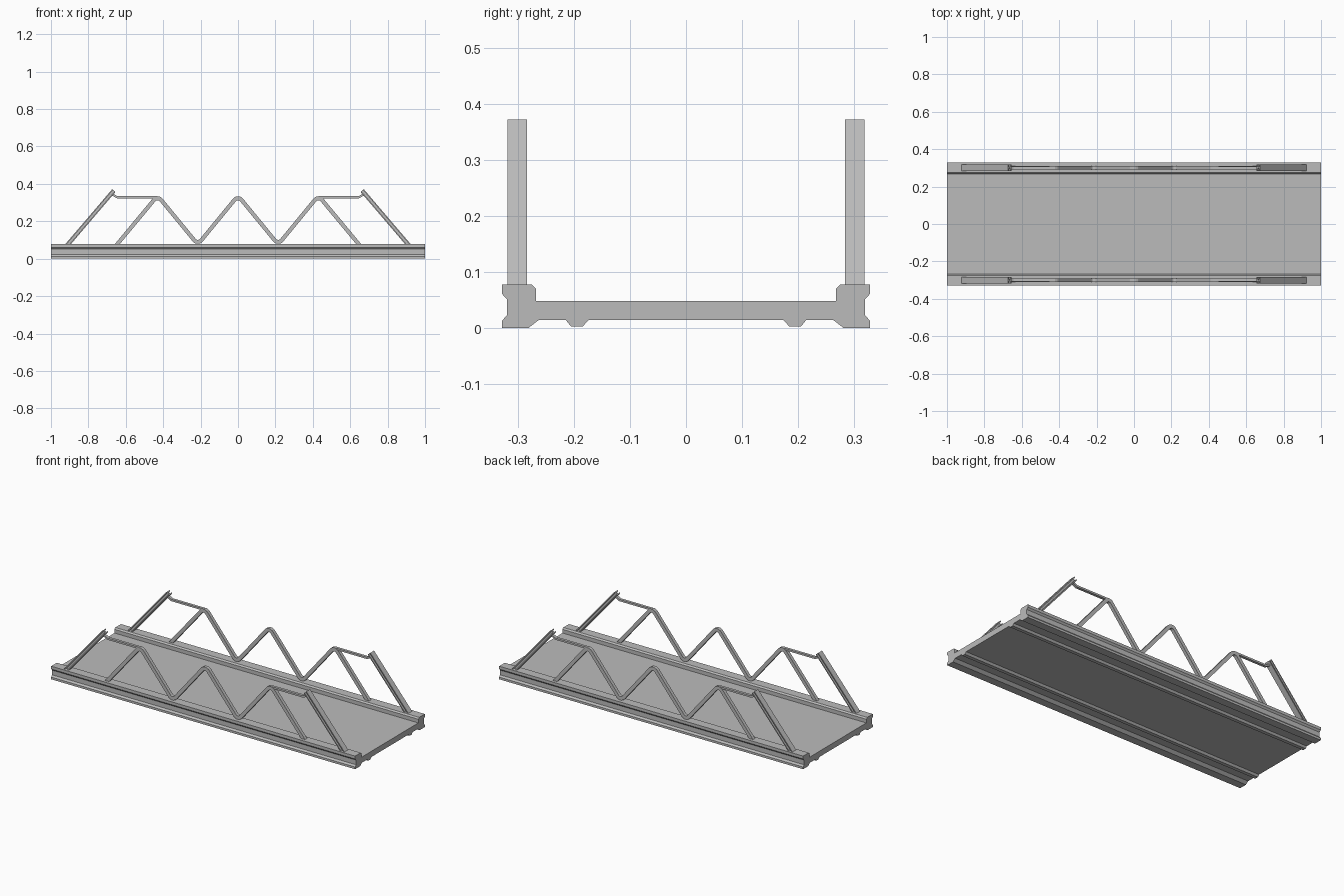
import bpy, bmesh, math
from mathutils import Vector

if "Cube" in bpy.data.objects:
    bpy.data.objects.remove(bpy.data.objects["Cube"])

grey = bpy.data.materials.new("concrete_grey")
grey.diffuse_color = (0.5, 0.5, 0.5, 1)
grey.use_nodes = True
grey.node_tree.nodes["Principled BSDF"].inputs["Base Color"].default_value = grey.diffuse_color


def prism(name, outline, vec):
    """Closed outline of 3D points extruded along vec."""
    bm = bmesh.new()
    face = bm.faces.new([bm.verts.new(p) for p in outline])
    ext = bmesh.ops.extrude_face_region(bm, geom=[face])
    bmesh.ops.translate(bm, vec=vec, verts=[v for v in ext["geom"] if isinstance(v, bmesh.types.BMVert)])
    bmesh.ops.recalc_face_normals(bm, faces=bm.faces)
    mesh = bpy.data.meshes.new(name)
    bm.to_mesh(mesh)
    bm.free()
    mesh.materials.append(grey)
    obj = bpy.data.objects.new(name, mesh)
    bpy.context.collection.objects.link(obj)
    return obj


def strip(path, half):
    """Outline of a mitred strip following an x-z path."""
    pts = [Vector(p) for p in path]
    left, right = [], []
    for i, p in enumerate(pts):
        a = (p - pts[i - 1]).normalized() if i else (pts[1] - p).normalized()
        b = (pts[i + 1] - p).normalized() if i < len(pts) - 1 else a
        na, nb = Vector((-a.y, a.x)), Vector((-b.y, b.x))
        m = (na + nb).normalized()
        off = m * half / m.dot(na)
        left.append(p + off)
        right.append(p - off)
    return left + right[::-1]


# Deck with edge girders and two ribs underneath
half = [(0.174, 0.014), (0.184, 0.003), (0.205, 0.003), (0.214, 0.014), (0.263, 0.014),
        (0.281, 0), (0.328, 0), (0.328, 0.013), (0.319, 0.023), (0.319, 0.051),
        (0.328, 0.061), (0.328, 0.078), (0.275, 0.078), (0.267, 0.070), (0.267, 0.048)]
section = half + [(-y, z) for y, z in reversed(half)]
prism("deck", [(-1, y, z) for y, z in section], (2, 0, 0))


def bend(x, z, s):
    """Rounded bend, s = 1 for a peak and -1 for a valley."""
    return [(x + dx, z - s * dz) for dx, dz in
            ((-0.022, 0.0125), (-0.015, 0.005), (-0.006, 0.0005),
             (0.006, 0.0005), (0.015, 0.005), (0.022, 0.0125))]


zigzag = [(-0.652, 0.07)]
for i, x in enumerate((-0.43, -0.215, 0, 0.215, 0.43)):
    zigzag += bend(x, 0.323 if i % 2 == 0 else 0.09, 1 if i % 2 == 0 else -1)
zigzag.append((0.652, 0.07))

# I-shaped post section: (across the bridge, through the post)
W, T, F, B = 0.0175, 0.0115, 0.006, 0.004
beam = [(-W, -T), (W, -T), (W, -T + F), (B, -T + F), (B, T - F), (W, T - F),
        (W, T), (-W, T), (-W, T - F), (-B, T - F), (-B, -T + F), (-W, -T + F)]

for side, y in (("front", -0.3005), ("back", 0.3005)):
    # Zigzag web members
    prism(side + "_truss", [(p.x, y - 0.01, p.y) for p in strip(zigzag, 0.0105)], (0, 0.02, 0))
    for end, s in (("left", -1), ("right", 1)):
        # Sloping end post
        foot, top = Vector((s * 0.915, y, 0.07)), Vector((s * 0.664, y, 0.364))
        axis = (top - foot).normalized()
        normal = axis.cross(Vector((0, 1, 0)))
        prism(f"{side}_{end}_post", [foot + Vector((0, a, 0)) + normal * b for a, b in beam], top - foot)
        # Top bar joining post and first peak
        bar = [(s * 0.672, 0.343), (s * 0.645, 0.3285), (s * 0.43, 0.3285)]
        prism(f"{side}_{end}_top_bar", [(p.x, y - 0.008, p.y) for p in strip(bar, 0.0055)], (0, 0.016, 0))
